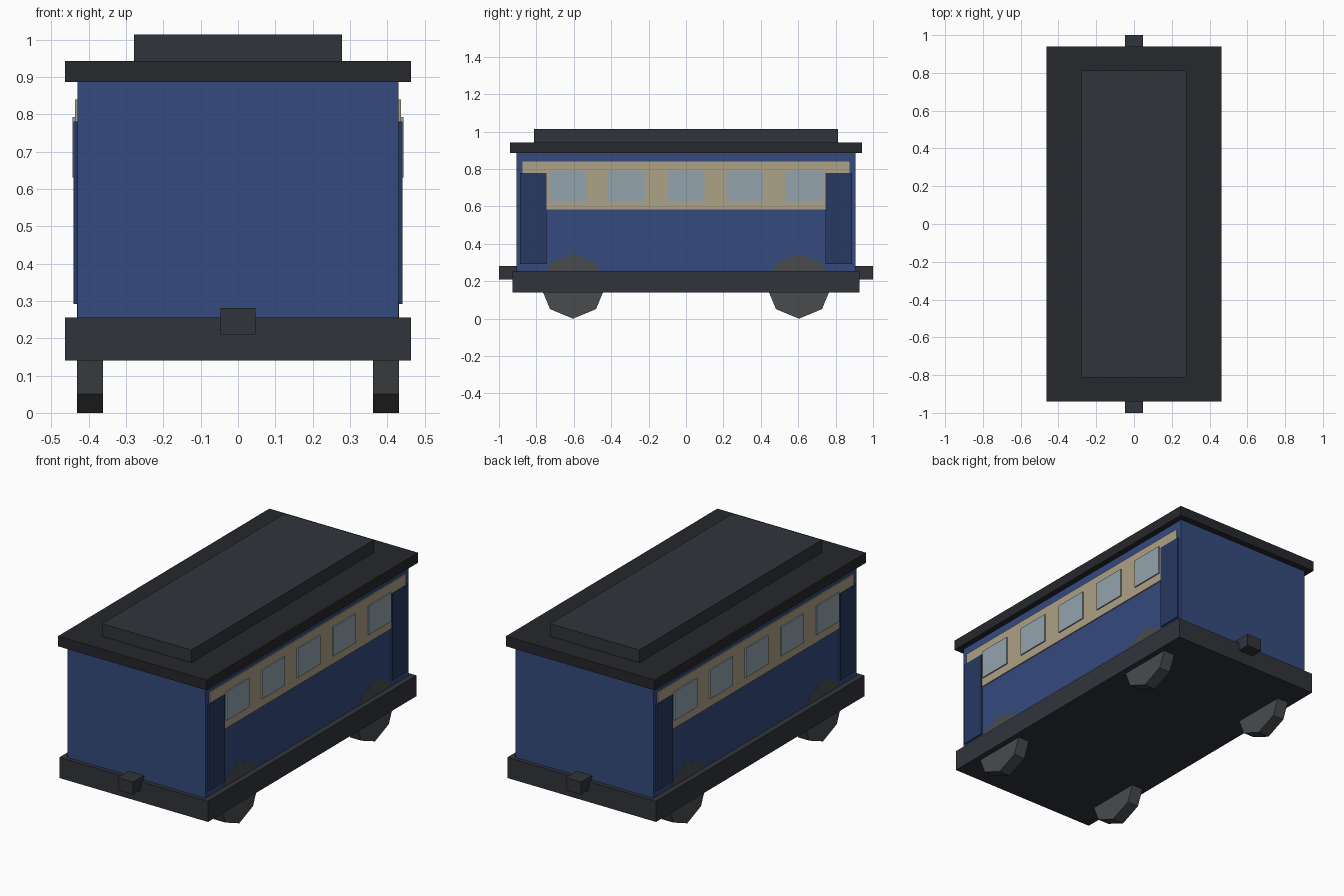
import bpy, math

if "Cube" in bpy.data.objects:
    bpy.data.objects.remove(bpy.data.objects["Cube"])


def material(name, r, g, b):
    m = bpy.data.materials.new(name)
    m.diffuse_color = (r, g, b, 1)
    m.use_nodes = True
    m.node_tree.nodes["Principled BSDF"].inputs["Base Color"].default_value = m.diffuse_color
    return m


BLUE = material("blue_paint", 0.035, 0.07, 0.21)
NAVY = material("navy_paint", 0.02, 0.04, 0.12)
CREAM = material("cream_paint", 0.42, 0.36, 0.24)
GLASS = material("window_glass", 0.30, 0.37, 0.42)
IRON = material("dark_iron", 0.03, 0.034, 0.042)
ROOF = material("roof_felt", 0.02, 0.021, 0.026)
WHEEL = material("wheel_steel", 0.065, 0.07, 0.075)


def box(name, x, y, z, mat):
    """Box from (min, max) pairs along each axis."""
    spans = (x, y, z)
    bpy.ops.mesh.primitive_cube_add(size=1, location=[(a + b) / 2 for a, b in spans])
    o = bpy.context.object
    o.name = name
    o.scale = [b - a for a, b in spans]
    bpy.ops.object.transform_apply(location=False, rotation=False, scale=True)
    o.data.materials.append(mat)
    return o


def sym(h):
    return (-h, h)


def flip(a, b, s):
    return tuple(sorted((a * s, b * s)))


# Main stack: chassis, body, roof, raised roof deck
box("chassis", sym(0.463), sym(0.928), (0.14, 0.256), IRON)
box("body", sym(0.43), sym(0.905), (0.256, 0.886), BLUE)
box("roof", sym(0.463), sym(0.94), (0.886, 0.943), ROOF)
box("roof_deck", sym(0.278), sym(0.812), (0.943, 1.014), IRON)

# Couplers at both ends
for end, s in (("front", -1), ("back", 1)):
    box(f"{end}_coupler", sym(0.047), flip(0.86, 1.0, s), (0.21, 0.281), IRON)

for side, s in (("left", -1), ("right", 1)):
    # Cream band with five windows
    box(f"{side}_band", flip(0.42, 0.436, s), sym(0.873), (0.583, 0.84), CREAM)
    for i in range(5):
        y = (i - 2) * 0.316
        box(f"{side}_window_{i + 1}", flip(0.42, 0.443, s), (y - 0.1, y + 0.1), (0.63, 0.793), GLASS)
    for end, e in (("front", -1), ("back", 1)):
        # Doors at the corners
        box(f"{side}_{end}_door", flip(0.42, 0.44, s), flip(0.745, 0.887, e), (0.292, 0.78), NAVY)
        # Eight-sided wheels standing on a corner
        bpy.ops.mesh.primitive_cylinder_add(
            vertices=8, radius=0.174, depth=0.07,
            location=(s * 0.396, e * 0.604, 0.174), rotation=(0, math.pi / 2, 0))
        w = bpy.context.object
        w.name = f"{side}_{end}_wheel"
        w.data.materials.append(WHEEL)
